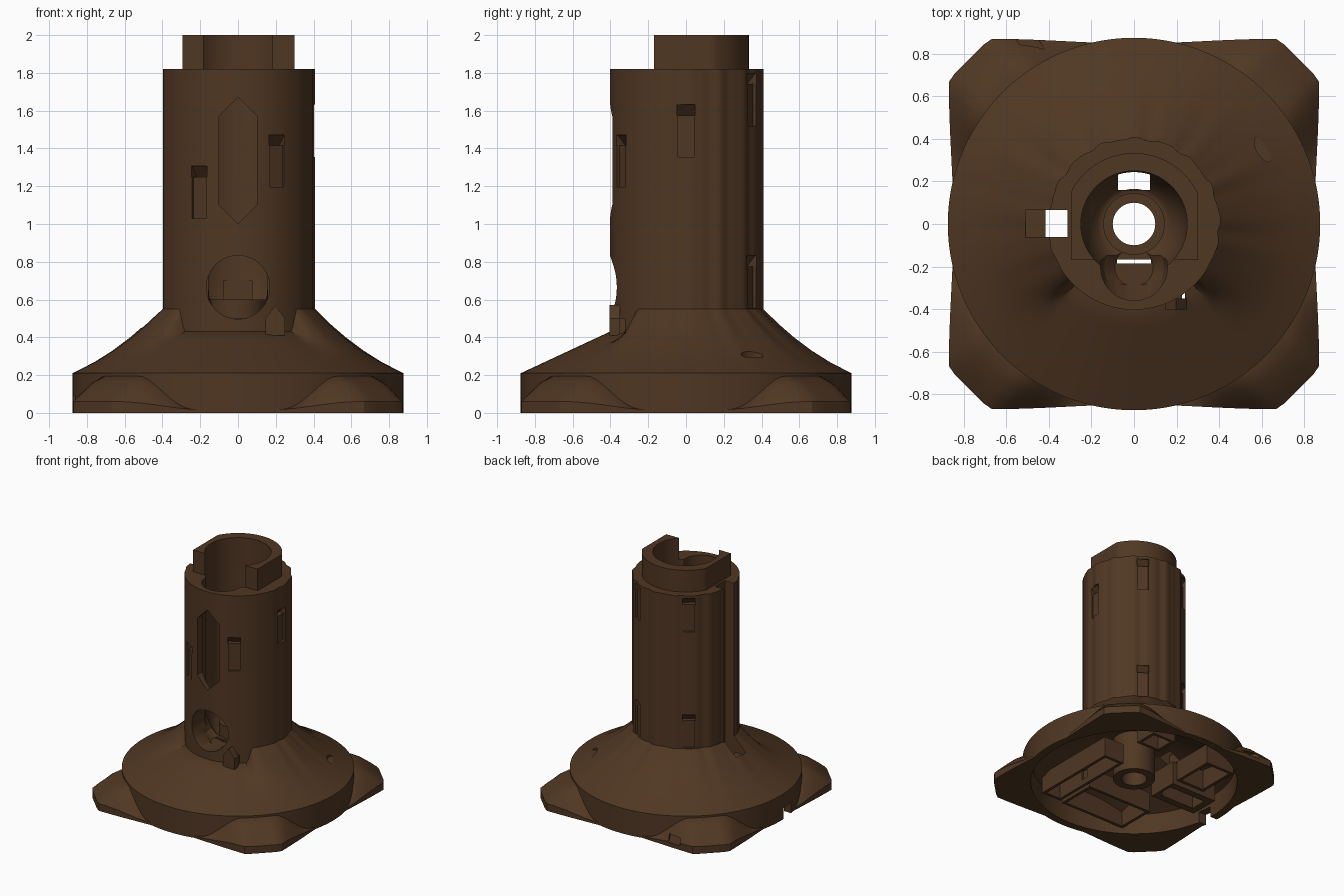
import bpy, bmesh, math
from mathutils import Matrix, Vector

if "Cube" in bpy.data.objects:
    bpy.data.objects.remove(bpy.data.objects["Cube"])

brown = bpy.data.materials.new("dark brown")
brown.diffuse_color = (0.08, 0.038, 0.0165, 1)
brown.use_nodes = True
brown.node_tree.nodes["Principled BSDF"].inputs["Base Color"].default_value = brown.diffuse_color
parts, cutters = [], []


def add(name, bm, cutter=False):
    bmesh.ops.recalc_face_normals(bm, faces=bm.faces)
    me = bpy.data.meshes.new(name)
    bm.to_mesh(me)
    bm.free()
    ob = bpy.data.objects.new(name, me)
    bpy.context.collection.objects.link(ob)
    me.materials.append(brown)
    ob.hide_render = cutter
    (cutters if cutter else parts).append(ob)
    return ob


def lathe(name, rings, n=96, closed=False, cutter=False, mat=None):
    """Rings are (radius, z) pairs or functions of the angle; closed makes a hollow ring."""
    bm = bmesh.new()
    loops = []
    for ring in rings:
        loop = []
        for i in range(n):
            a = 2 * math.pi * i / n
            r, z = ring(a) if callable(ring) else ring
            loop.append(bm.verts.new((r * math.cos(a), r * math.sin(a), z)))
        loops.append(loop)
    pairs = list(zip(loops, loops[1:]))
    if closed:
        pairs.append((loops[-1], loops[0]))
    else:
        bm.faces.new(loops[0])
        bm.faces.new(loops[-1])
    for lo, hi in pairs:
        for i in range(n):
            j = (i + 1) % n
            bm.faces.new((lo[i], lo[j], hi[j], hi[i]))
    if mat:
        bm.transform(mat)
    return add(name, bm, cutter)


def box(name, x0, x1, y0, y1, z0, z1, cutter=False, turn=0):
    return prism(name, [(x0, z0), (x1, z0), (x1, z1), (x0, z1)], y0, y1, cutter, turn)


def prism(name, outline, y0, y1, cutter=False, turn=0):
    """Outline of (x, z) points carried from y0 to y1, then turned about z."""
    bm = bmesh.new()
    f = bm.faces.new([bm.verts.new((x, y0, z)) for x, z in outline])
    for v in bmesh.ops.extrude_face_region(bm, geom=[f])["geom"]:
        if isinstance(v, bmesh.types.BMVert):
            v.co.y = y1
    bm.transform(Matrix.Rotation(math.radians(turn), 4, 'Z'))
    return add(name, bm, cutter)


def smooth(t):
    t = max(0, min(1, t))
    return t * t * (3 - 2 * t)


def bark(a):
    back = smooth((math.sin(a) + 0.7) / 0.6)
    return 0.403 + back * 0.005 * (math.sin(17 * a) + 0.5 * math.sin(29 * a + 1))


def slope(f):
    """Ring of the skirt: f = 0 at the drum, 1 at the tower; lower at the front."""
    def ring(a):
        off = abs((math.degrees(a) + 90 + 180) % 360 - 180)
        side = smooth((off - 44 + 20 * (1 - f)) / (7 + 60 * (1 - f)))
        return 0.875 + (bark(a) - 0.875) * f, 0.21 + 0.22 * f + 0.12 * side * f ** 2.2
    return ring


# Base: hollow drum with a sloping skirt
lathe("base_skirt", [(0.81, 0), (0.875, 0), (0.875, 0.21)]
      + [slope(f) for f in (0.25, 0.45, 0.65, 0.82, 1)]
      + [lambda a: (0.31, slope(1)(a)[1]), (0.31, 0.37), (0.8, 0.17)], n=180, closed=True)


# Four corner feet, blended from the drum wall to a chamfered square
def square(a):
    c, s = abs(math.cos(a)), abs(math.sin(a))
    ratio = min(c, s) / max(c, s)
    return max(0.85, min((0.848 + 0.022 * smooth(ratio / 0.75)) / max(c, s), 1.55 / (c + s)))


def lobe(a):
    off = abs(math.degrees(a) % 90 - 45)
    return smooth((30 - off) / 22)


def foot(f, drop):
    def ring(a):
        return 0.83 + (square(a) - 0.83) * f, 0.02 + lobe(a) * (0.175 - 0.135 * drop)
    return ring


lathe("corner_feet", [(0.83, 0), lambda a: (square(a), 0), foot(1, 1),
                      foot(0.8, 0.68), foot(0.5, 0.25), foot(0.2, 0), foot(0, 0)],
      n=144, closed=True)

# Tower and its inner tubes
lathe("tower", [lambda a: (bark(a), 0.37), lambda a: (bark(a), 1.82)], n=144)
TUBES = [lathe("inner_ring", [(0.1, 0.45), (0.145, 0.45), (0.145, 0.6), (0.1, 0.6)], 48, True),
         lathe("under_tube", [(0.1, 0.03), (0.165, 0.03), (0.165, 0.4), (0.1, 0.4)], 48, True)]

# Collar with flat sides, open at the front
bm = bmesh.new()
pts = [(0.3, -0.17)]
for i in range(49):
    a = math.pi * i / 48
    pts.append((max(-0.295, min(0.3, 0.333 * math.cos(a))), 0.333 * math.sin(a)))
pts.append((-0.295, -0.17))
f = bm.faces.new([bm.verts.new((x, y, 1.81)) for x, y in pts])
for g in bmesh.ops.extrude_face_region(bm, geom=[f])["geom"]:
    if isinstance(g, bmesh.types.BMVert):
        g.co.z = 2.0
add("collar", bm)

# Hood over the small front pocket
prism("pocket_hood", [(0.145, 0.41), (0.25, 0.41), (0.25, 0.5), (0.197, 0.57), (0.145, 0.5)],
      -0.405, -0.35)


# Compartments under the base
def tray(name, x0, x1, y0, y1, z0, z1, t=0.025):
    box(name + "_wall", x0, x0 + t, y0, y1, z0, z1)
    box(name + "_wall", x1 - t, x1, y0, y1, z0, z1)
    box(name + "_wall", x0 + t, x1 - t, y0, y0 + t, z0, z1)
    box(name + "_wall", x0 + t, x1 - t, y1 - t, y1, z0, z1)


tray("side_tray", 0.2, 0.39, -0.66, 0.11, 0.05, 0.22)
tray("front_tray", -0.45, 0.17, -0.68, -0.34, 0.05, 0.22)
tray("back_tray", 0.05, 0.27, 0.36, 0.56, 0.1, 0.25)
tray("left_block", -0.72, -0.29, -0.13, 0.13, 0.04, 0.24, 0.06)
tray("back_left_tray", -0.6, -0.33, 0.13, 0.5, 0.08, 0.25)

# Cutters: bowl-bottomed bore, shaft and ball exit
lathe("bore_cutter", [(0.15, 0.5), (0.17, 0.51), (0.21, 0.57), (0.24, 0.66), (0.25, 0.76),
                      (0.25, 2.2)], 64, cutter=True)
lathe("drop_cutter", [(0.1, 0.2), (0.1, 0.7)], 48, cutter=True)
lathe("shaft_cutter", [(0.09, 0.5), (0.14, 0.55), (0.157, 0.62), (0.157, 1.9)], 48, cutter=True,
      mat=Matrix.Translation((0, -0.203, 0)))
lathe("exit_cutter", [(0.168, 0.2), (0.168, 0.6)], 48, cutter=True,
      mat=Matrix.Translation((0, 0, 0.665)) @ Matrix.Rotation(math.pi / 2, 4, 'X'))
prism("tunnel_cutter", [(-0.08, 0.53), (0.08, 0.53), (0.06, 0.61), (-0.06, 0.61)],
      -0.3, -0.12, True)
box("back_hole_cutter", -0.075, 0.075, 0.16, 0.245, 0.3, 0.7, True)
box("slit_cutter", -0.08, 0.08, -0.186, -0.166, 0.3, 0.56, True)
lathe("ceiling_hole_cutter", [(0.11, 0.3), (0.11, 0.45)], 48, cutter=True,
      mat=Matrix.Translation((0, -0.29, 0)))

# Cutters: tall pointed window, side channel and front pocket
prism("window_cutter", [(-0.1, 1.1), (0, 1.0), (0.1, 1.1), (0.1, 1.57), (0, 1.67), (-0.1, 1.57)],
      -0.5, -0.25, True)
box("channel_cutter", -0.415, -0.313, -0.062, 0.066, 0.02, 1.9, True)
box("channel_foot_cutter", -0.51, -0.41, -0.06, 0.065, 0.42, 0.6, True)
box("pocket_cutter", 0.17, 0.24, -0.37, -0.305, 0.1, 0.5, True)

# Cutters: clip slots with sloping tops, as (angle, bottom height)
for ang, z in [(-121, 1.03), (-59, 1.195), (0, 1.355), (60, 1.52), (60, 0.555),
               (128, 1.52), (128, 0.555)]:
    box("slot_cutter", 0.385, 0.5, -0.043, 0.043, z, z + 0.23, True, ang)
    prism("slot_top_cutter", [(0.345, z + 0.22), (0.5, z + 0.22), (0.5, z + 0.277),
                              (0.395, z + 0.277)], -0.048, 0.048, True, ang)

# Cutters: rim notches and the small dimple in the skirt
box("side_notch_cutter", -0.95, -0.78, -0.15, -0.03, -0.05, 0.09, True)
box("rim_hole_cutter", 0.76, 1.1, -0.045, 0.045, 0.035, 0.085, True, 120)
lathe("dimple_cutter", [(0.065, 0.295), (0.065, 0.5)], 24, cutter=True,
      mat=Matrix.Rotation(math.radians(30), 4, 'Z') @ Matrix.Translation((0.7, 0, 0))
      @ Matrix.Diagonal((0.45, 1, 1, 1)))


def bounds(ob):
    cs = [v.co for v in ob.data.vertices]
    return [(min(c[i] for c in cs), max(c[i] for c in cs)) for i in range(3)]


# Cut every solid part, then shade it
for ob in parts:
    b = bounds(ob)
    if ob not in TUBES and ob.name != "pocket_hood":
        for c in cutters:
            if all(p[0] < q[1] and q[0] < p[1] for p, q in zip(b, bounds(c))):
                m = ob.modifiers.new("cut", 'BOOLEAN')
                m.operation, m.solver, m.object = 'DIFFERENCE', 'EXACT', c
        if ob.modifiers:
            dg = bpy.context.evaluated_depsgraph_get()
            me = bpy.data.meshes.new_from_object(ob.evaluated_get(dg))
            ob.modifiers.clear()
            ob.data = me
for c in cutters:
    bpy.data.objects.remove(c)
for ob in parts:
    bpy.ops.object.select_all(action='DESELECT')
    ob.select_set(True)
    bpy.context.view_layer.objects.active = ob
    bpy.ops.object.shade_smooth_by_angle(angle=math.radians(30))
